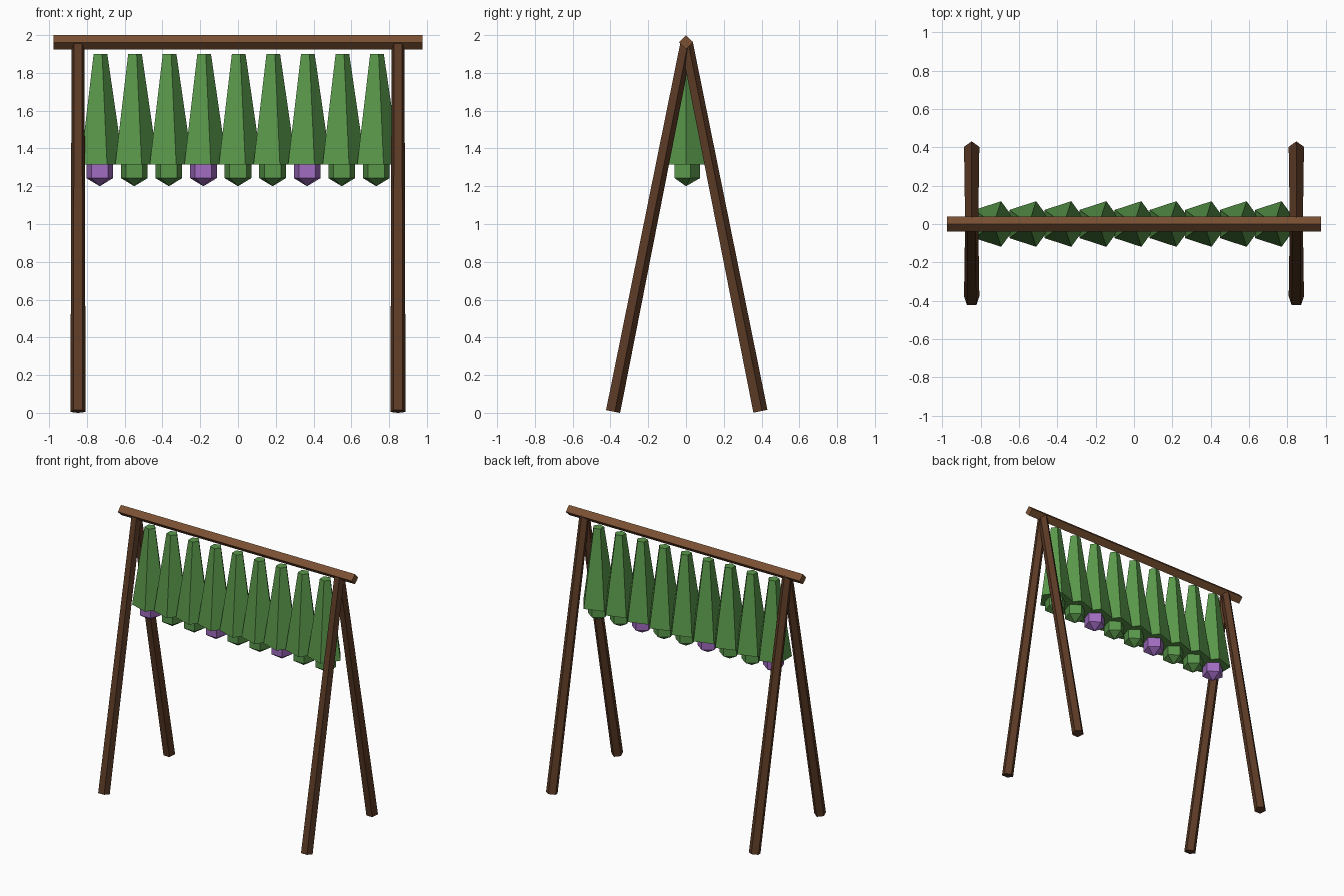
import bpy, math

if "Cube" in bpy.data.objects:
    bpy.data.objects.remove(bpy.data.objects["Cube"])


def material(name, hex_rgb):
    # sRGB hex to linear diffuse colour
    rgb = [((hex_rgb >> s) & 255) / 255 for s in (16, 8, 0)]
    mat = bpy.data.materials.new(name)
    mat.diffuse_color = [c ** 2.2 for c in rgb] + [1]
    mat.use_nodes = True
    mat.node_tree.nodes["Principled BSDF"].inputs["Base Color"].default_value = mat.diffuse_color
    return mat


def lathe(name, rings, sides, phase, mat, loc=(0, 0, 0), rot=(0, 0, 0)):
    """Faceted solid along z from (z, radius) rings; radius 0 makes a tip."""
    verts, faces, loops = [], [], []
    for z, r in rings:
        start = len(verts)
        n = sides if r else 1
        for i in range(n):
            a = phase + math.tau * i / sides
            verts.append((r * math.cos(a), r * math.sin(a), z))
        loops.append([start + i % n for i in range(sides)])
    for lo, hi in zip(loops, loops[1:]):
        for i in range(sides):
            j = (i + 1) % sides
            quad = [lo[i], lo[j], hi[j], hi[i]]
            faces.append(list(dict.fromkeys(quad)))
    if rings[0][1]:
        faces.append(loops[0][::-1])
    if rings[-1][1]:
        faces.append(loops[-1])
    mesh = bpy.data.meshes.new(name)
    mesh.from_pydata(verts, [], faces)
    mesh.materials.append(mat)
    obj = bpy.data.objects.new(name, mesh)
    obj.location, obj.rotation_euler = loc, rot
    bpy.context.collection.objects.link(obj)
    return obj


beam_wood = material("beam_wood", 0x7A5236)
leg_wood = material("leg_wood", 0x5C3D2A)
green = material("herb_green", 0x5A964C)
purple = material("flower_purple", 0xA06CC0)
UP = math.pi / 2

# Ridge beam: square bar set on edge
lathe("ridge_beam", [(-0.977, 0.038), (0.977, 0.038)], 4, 0, beam_wood,
      (0, 0, 1.962), (0, UP, 0))

# Four splayed, slightly tapered five-sided legs
foot_y, foot_z, top_z = 0.39, 0.008, 1.96
length = math.hypot(foot_y, top_z - foot_z)
for sx, x_name in ((-1, "left"), (1, "right")):
    for sy, y_name in ((-1, "front"), (1, "back")):
        tilt = math.atan2(sy * foot_y, top_z - foot_z)
        lathe(f"{y_name}_{x_name}_leg", [(0, 0.042), (length, 0.036)], 5, UP,
              leg_wood, (sx * 0.847, sy * foot_y, foot_z), (tilt, 0, 0))

# Hanging bundles, every third one with a purple flower head
R = 0.086
for i in range(9):
    x = (i - 4) * 0.183
    lathe(f"bundle_{i + 1}", [(1.315, 0.125), (1.9, 0.04)], 5, 0, green, (x, 0, 0))
    head = [(-R, 0), (-R / 2, R * 0.866), (R / 2, R * 0.866), (R, 0)]
    lathe(f"bundle_head_{i + 1}", head, 5, UP, purple if i % 3 == 0 else green,
          (x, 0, 1.286))
